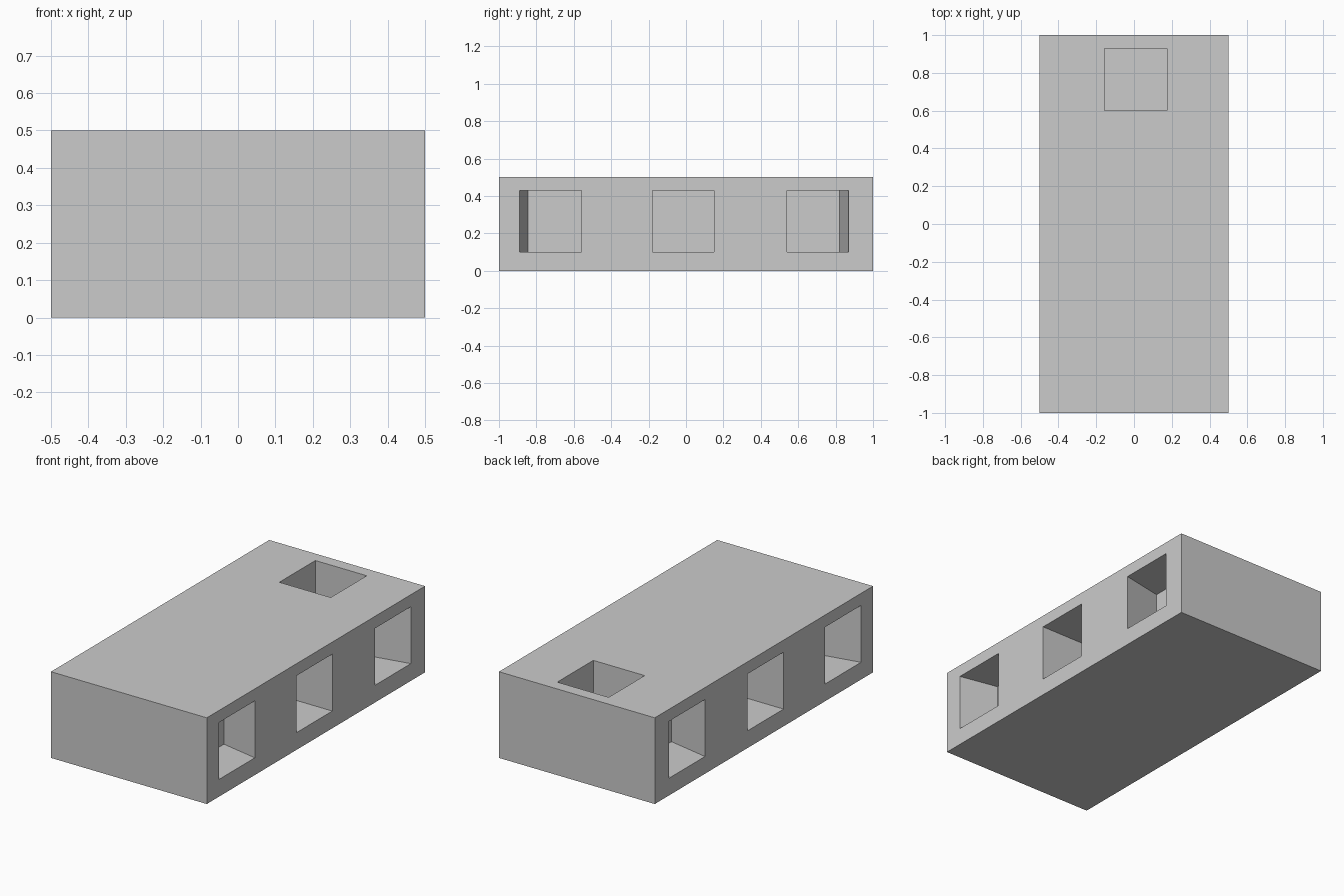
import bpy
import bmesh
from mathutils import Matrix, Vector

cube = bpy.data.objects.get("Cube")
if cube:
    bpy.data.objects.remove(cube)

GREY = (0.6, 0.6, 0.6, 1)
mat = bpy.data.materials.new("plain grey")
mat.use_nodes = True
mat.diffuse_color = GREY
mat.node_tree.nodes["Principled BSDF"].inputs["Base Color"].default_value = GREY


def add_box(bm, low, high):
    """Add a box between two corners and return its vertices."""
    low, high = Vector(low), Vector(high)
    matrix = Matrix.Translation((low + high) / 2) @ Matrix.Diagonal(high - low).to_4x4()
    return bmesh.ops.create_cube(bm, size=1, matrix=matrix)["verts"]


def make_object(name, bm):
    mesh = bpy.data.meshes.new(name)
    bm.to_mesh(mesh)
    bm.free()
    mesh.materials.append(mat)
    obj = bpy.data.objects.new(name, mesh)
    bpy.context.collection.objects.link(obj)
    return obj


# Main block
bm = bmesh.new()
add_box(bm, (-0.5, -1, 0), (0.5, 1, 0.5))
block = make_object("block", bm)

# Recesses: three per side, the outer ones leaning towards the middle
HOLE = 0.33
bm = bmesh.new()
for side in (-1, 1):
    for start, depth, lean in ((-0.89, 0.23, 0.2), (-0.18, 0.33, 0), (0.54, 0.25, -0.2)):
        xs = sorted((side * (0.5 - depth), side * 0.55))
        verts = add_box(bm, (xs[0], start, 0.1), (xs[1], start + HOLE, 0.1 + HOLE))
        for v in verts:
            v.co.y += lean * (0.5 - abs(v.co.x))

# Recess in the top near the back
add_box(bm, (-0.155, 0.6, 0.22), (0.175, 0.6 + HOLE, 0.55))
cutter = make_object("recess_cutter", bm)
cutter.hide_render = True
cutter.hide_viewport = True
cutter.display_type = 'WIRE'

cut = block.modifiers.new("recesses", 'BOOLEAN')
cut.operation = 'DIFFERENCE'
cut.solver = 'EXACT'
cut.object = cutter
